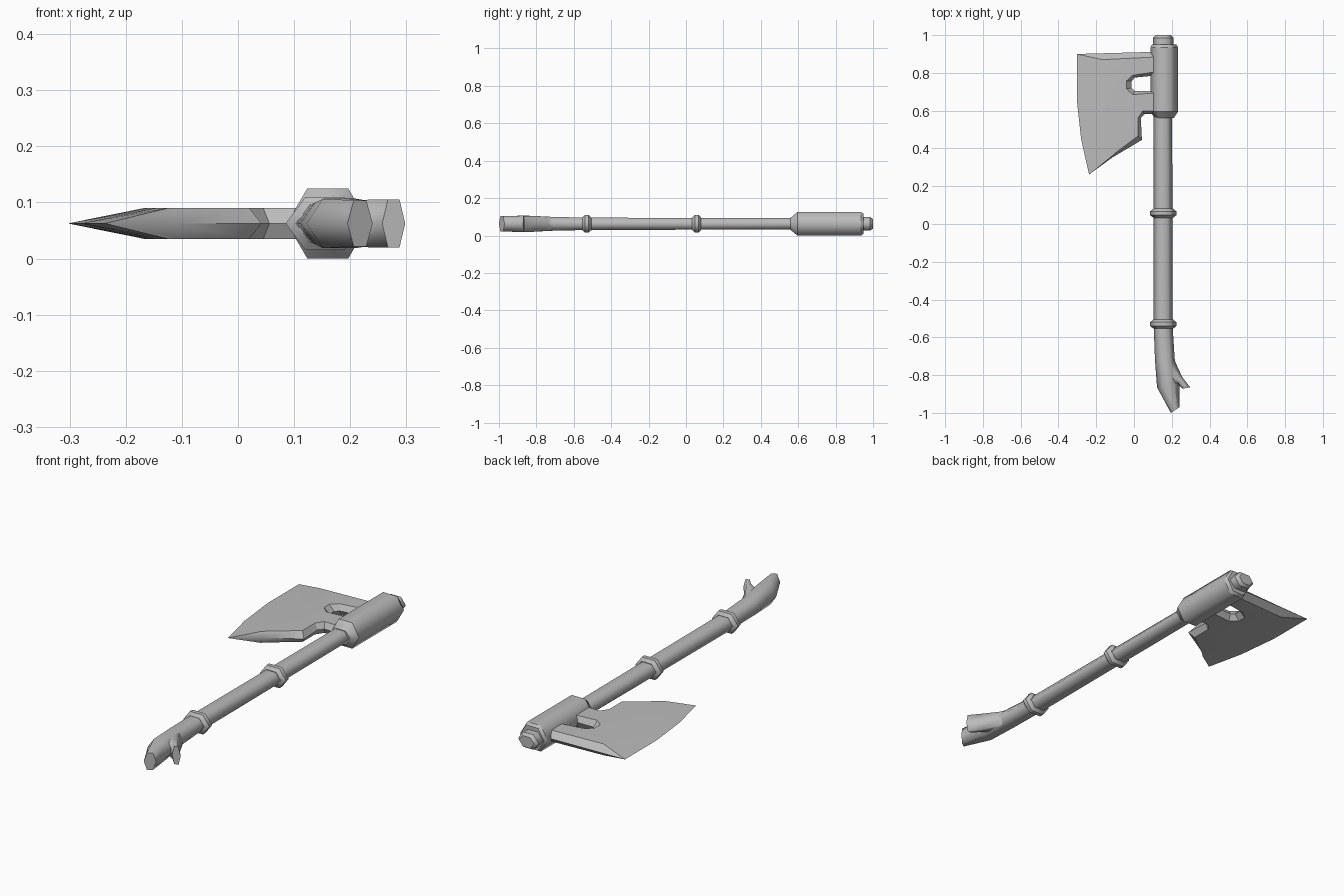
import bpy, bmesh

cube = bpy.data.objects.get("Cube")
if cube:
    bpy.data.objects.remove(cube)

MID = 0.0625   # height of the plane the axe lies in

steel = bpy.data.materials.new("plain grey")
steel.use_nodes = True
grey = (0.5, 0.5, 0.5, 1)
steel.diffuse_color = grey
steel.node_tree.nodes["Principled BSDF"].inputs["Base Color"].default_value = grey


def finish(name, bm):
    bmesh.ops.recalc_face_normals(bm, faces=bm.faces)
    mesh = bpy.data.meshes.new(name)
    bm.to_mesh(mesh)
    bm.free()
    mesh.materials.append(steel)
    obj = bpy.data.objects.new(name, mesh)
    bpy.context.collection.objects.link(obj)
    return obj


def loft(name, sections, sharp_rings):
    """Six-sided tube; each section is (left x, left y, right x, right y, half height)."""
    bm = bmesh.new()
    rings = []
    for lx, ly, rx, ry, h in sections:
        ring = []
        for t, s in ((0, 0), (.25, 1), (.75, 1), (1, 0), (.75, -1), (.25, -1)):
            ring.append(bm.verts.new((lx + (rx - lx) * t, ly + (ry - ly) * t, MID + s * h)))
        rings.append(ring)
    for a, b in zip(rings, rings[1:]):
        for i in range(6):
            j = (i + 1) % 6
            bm.faces.new((a[i], a[j], b[j], b[i])).smooth = True
    for k, ring in enumerate(rings):
        end = k in (0, len(rings) - 1)
        if end:
            bm.faces.new(ring)
        if end or sharp_rings:
            for i in range(6):
                bm.edges.get((ring[i], ring[(i + 1) % 6])).smooth = False
    return finish(name, bm)


def turned(name, cx, profile):
    """Straight hexagonal part along y; profile is (y, half width, half height)."""
    return loft(name, [(cx - w, y, cx + w, y, h) for y, w, h in profile], True)


# Handle shaft flaring into the curved butt
loft("handle", [
    (.104, .6, .202, .6, .03),
    (.104, -.53, .204, -.53, .033),
    (.111, -.72, .215, -.71, .037),
    (.122, -.865, .24, -.85, .044),
    (.195, -1, .24, -.97, .041),
], False)

# Hooked spur on the butt
loft("butt_spur", [
    (.18, -.85, .2, -.69, .036),
    (.23, -.845, .255, -.81, .043),
    (.257, -.872, .298, -.865, .043),
], False)

# Grip rings
for name, y in (("middle_ring", .057), ("lower_ring", -.53)):
    turned(name, .155, [(y - .024, .052, .034), (y - .01, .07, .047),
                        (y + .01, .07, .047), (y + .024, .052, .034)])

# Head socket and end cap
turned("head_socket", .16, [(.56, .05, .033), (.595, .073, .0625),
                            (.935, .073, .0625), (.95, .064, .054)])
turned("end_cap", .155, [(.94, .055, .036), (.985, .055, .036), (1, .04, .026)])

# Blade outline: (ridge x, ridge y, flat x, flat y), top corner round to the socket
OUTLINE = [
    (.13, .912, .13, .885), (-.303, .9, -.167, .87),
    (-.303, .66, -.16, .66), (-.28, .45, -.145, .48), (-.238, .262, -.125, .352),
    (-.115, .352, -.1, .375), (.042, .445, .02, .465),
    (.036, .56, .02, .56), (.056, .582, .045, .597), (.13, .582, .13, .597),
    (.13, .705, .13, .695), (.003, .705, -.005, .685),
    (-.013, .72, -.04, .715), (-.013, .755, -.04, .757),
    (.003, .775, -.008, .787), (.13, .788, .13, .808),
]
bm = bmesh.new()
ridge = [bm.verts.new((x, y, MID)) for x, y, _, _ in OUTLINE]
for side in (1, -1):
    flat = [bm.verts.new((x, y, MID + side * .0275)) for _, _, x, y in OUTLINE]
    bm.faces.new(flat)
    for i in range(len(flat)):
        j = (i + 1) % len(flat)
        bm.faces.new((ridge[i], ridge[j], flat[j], flat[i]))
blade = finish("blade", bm)
bpy.ops.object.select_all(action="DESELECT")
blade.select_set(True)
bpy.context.view_layer.objects.active = blade
bpy.ops.object.shade_smooth_by_angle(angle=.5)
